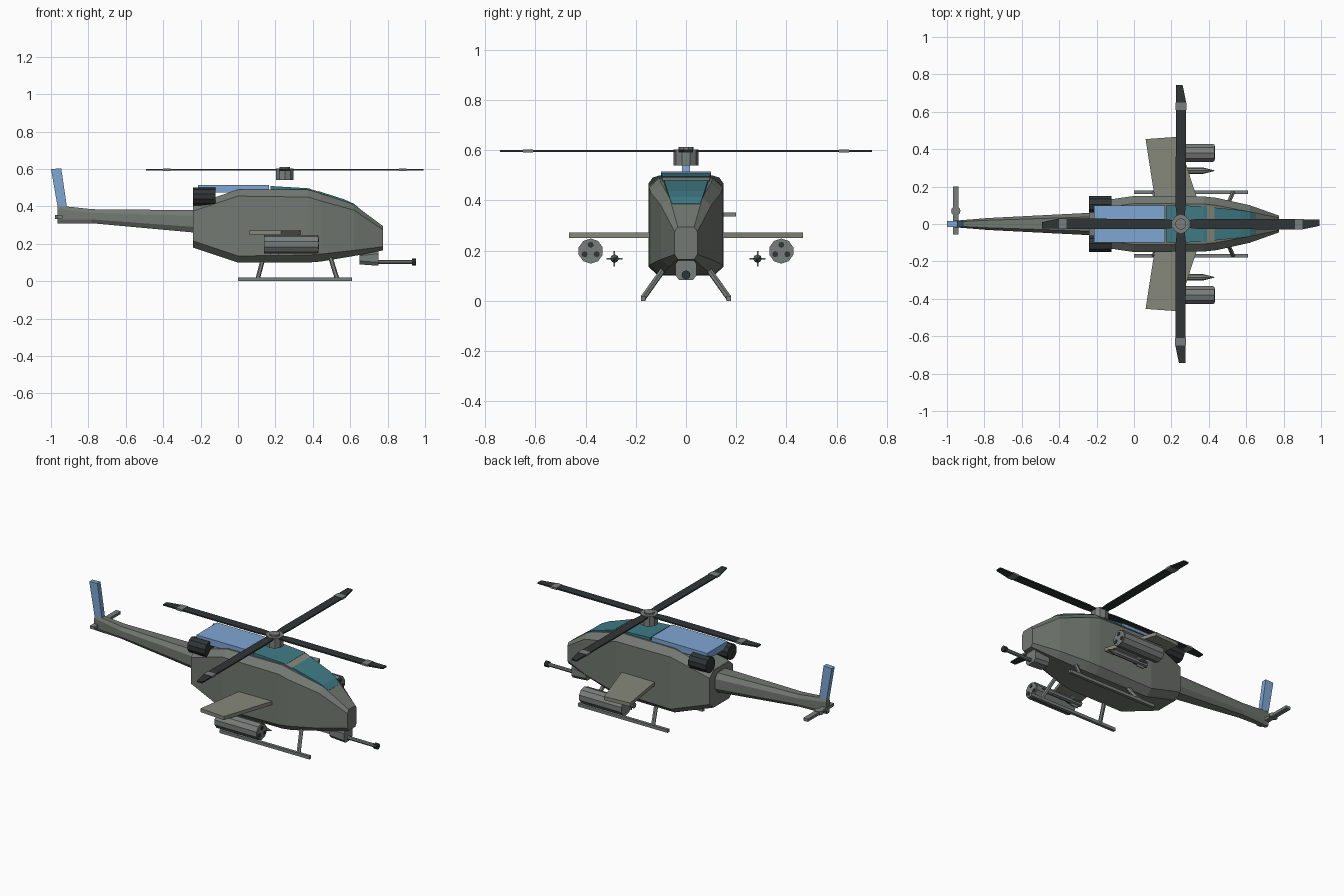
import bpy, bmesh, math
from mathutils import Vector, Matrix

if "Cube" in bpy.data.objects:
    bpy.data.objects.remove(bpy.data.objects["Cube"])


def material(name, rgb):
    m = bpy.data.materials.new(name)
    m.diffuse_color = (*rgb, 1)
    m.use_nodes = True
    m.node_tree.nodes["Principled BSDF"].inputs["Base Color"].default_value = m.diffuse_color
    return m


HULL = material("hull_green_grey", (0.17, 0.19, 0.165))
WING = material("wing_olive", (0.24, 0.25, 0.20))
DARK = material("dark_metal", (0.03, 0.036, 0.036))
GLASS = material("teal_glass", (0.05, 0.20, 0.24))
BLUE = material("blue_panel", (0.21, 0.38, 0.66))
METAL = material("metal", (0.19, 0.21, 0.20))


def add_object(name, bm, mat):
    bmesh.ops.recalc_face_normals(bm, faces=bm.faces[:])
    me = bpy.data.meshes.new(name)
    bm.to_mesh(me)
    bm.free()
    me.materials.append(mat)
    ob = bpy.data.objects.new(name, me)
    bpy.context.collection.objects.link(ob)
    return ob


def loft(name, rings, mat):
    bm = bmesh.new()
    rows = [[bm.verts.new(p) for p in r] for r in rings]
    for a, b in zip(rows, rows[1:]):
        for i in range(len(a)):
            j = (i + 1) % len(a)
            bm.faces.new((a[i], a[j], b[j], b[i]))
    bm.faces.new(rows[0])
    bm.faces.new(rows[-1])
    return add_object(name, bm, mat)


def slab(name, outline, z0, z1, mat):
    return loft(name, [[(x, y, z) for x, y in outline] for z in (z0, z1)], mat)


def box(name, x, y, z, mat):
    return slab(name, [(x[0], y[0]), (x[1], y[0]), (x[1], y[1]), (x[0], y[1])], z[0], z[1], mat)


def tube(name, a, b, r, mat, n=8, r2=None, turn=0.0):
    a, b = Vector(a), Vector(b)
    d = b - a
    bm = bmesh.new()
    bmesh.ops.create_cone(bm, cap_ends=True, segments=n, radius1=r,
                          radius2=r if r2 is None else r2, depth=d.length)
    rot = d.to_track_quat('Z', 'Y').to_matrix().to_4x4()
    bm.transform(Matrix.Translation((a + b) / 2) @ rot @ Matrix.Rotation(turn, 4, 'Z'))
    return add_object(name, bm, mat)


def octagon(x, w, z0, z1, cy, cz):
    return [(x, w - cy, z0), (x, w, z0 + cz), (x, w, z1 - cz), (x, w - cy, z1),
            (x, cy - w, z1), (x, -w, z1 - cz), (x, -w, z0 + cz), (x, cy - w, z0)]


# Fuselage and tail boom
loft("fuselage", [octagon(*s) for s in (
    (-0.24, 0.115, 0.18, 0.41, 0.04, 0.035), (0, 0.15, 0.10, 0.49, 0.04, 0.035),
    (0.375, 0.147, 0.10, 0.49, 0.04, 0.04), (0.44, 0.14, 0.105, 0.47, 0.04, 0.04),
    (0.62, 0.10, 0.135, 0.41, 0.035, 0.03), (0.775, 0.045, 0.165, 0.295, 0.012, 0.02))], HULL)
loft("tail_boom", [octagon(*s) for s in (
    (-0.23, 0.06, 0.26, 0.38, 0.022, 0.03), (-0.78, 0.032, 0.31, 0.385, 0.012, 0.02),
    (-0.965, 0.017, 0.31, 0.405, 0.006, 0.02))], HULL)

# Tail fin and tail rotor
loft("tail_fin", [[(x, y, z) for x, z in ((-1, 0.6), (-0.945, 0.603), (-0.915, 0.40), (-0.965, 0.40))]
                  for y in (-0.015, 0.015)], BLUE)
box("tail_rotor_blade", (-0.968, -0.937), (-0.055, 0.20), (0.335, 0.352), METAL)
tube("tail_rotor_hub", (-0.953, 0.07, 0.333), (-0.953, 0.07, 0.355), 0.025, METAL, 12)

# Engine cover
box("engine_cover", (-0.213, 0.165), (-0.10, 0.10), (0.475, 0.515), BLUE)

# Canopy panels, slightly proud of the hull


def canopy(name, stations, mat):
    loft(name, [[(x, w, z - 0.04), (x, w, z), (x, -w, z), (x, -w, z - 0.04)]
                for x, w, z in stations], mat)


canopy("rear_canopy", [(0.175, 0.10, 0.509), (0.375, 0.096, 0.497), (0.39, 0.095, 0.493)], GLASS)
canopy("canopy_frame", [(0.39, 0.096, 0.492), (0.43, 0.092, 0.480)], WING)
canopy("front_canopy", [(0.43, 0.088, 0.482), (0.57, 0.074, 0.437),
                        (0.62, 0.066, 0.414), (0.652, 0.055, 0.387)], GLASS)

# Main rotor
tube("rotor_hub", (0.25, 0, 0.54), (0.25, 0, 0.602), 0.05, METAL, 10)
tube("rotor_cap", (0.25, 0, 0.60), (0.25, 0, 0.612), 0.03, METAL, 10)
for i in range(4):
    spin = Matrix.Translation((0.25, 0, 0)) @ Matrix.Rotation(i * math.pi / 2, 4, 'Z')
    for name, pts, z0, z1, mat in (
            ("rotor_blade", [(-0.02, 0.03), (0.02, 0.03), (0.027, 0.10), (0.029, 0.65),
                             (0.01, 0.742), (-0.025, 0.742), (-0.028, 0.10)], 0.592, 0.600, DARK),
            ("blade_stripe", [(-0.028, 0.61), (0.030, 0.61), (0.030, 0.65), (-0.028, 0.65)],
             0.590, 0.602, METAL)):
        slab(f"{name}_{i}", pts, z0, z1, mat).data.transform(spin)

# Paired parts on each side
for s, side in ((1, "left"), (-1, "right")):
    tube(f"exhaust_{side}", (-0.24, s * 0.105, 0.453), (-0.12, s * 0.105, 0.453), 0.047, DARK, 10)
    slab(f"stub_wing_{side}", [(0.112, s * 0.13), (0.34, s * 0.13), (0.23, s * 0.466),
                               (0.062, s * 0.454)], 0.25, 0.272, WING)
    # Rocket pod with three tubes
    y, z = s * 0.38, 0.198
    tube(f"rocket_pod_{side}", (0.14, y, z), (0.425, y, z), 0.05, METAL, 10)
    tube(f"pod_rim_{side}", (0.415, y, z), (0.43, y, z), 0.046, METAL, 10)
    for k in range(3):
        a = math.radians(90 + 120 * k)
        py, pz = y + 0.028 * math.cos(a), z + 0.025 * math.sin(a)
        tube(f"pod_tube_{side}_{k}", (0.40, py, pz), (0.433, py, pz), 0.012, DARK)
    # Missile with crossed fins
    y, z = s * 0.285, 0.168
    tube(f"missile_{side}", (0.15, y, z), (0.37, y, z), 0.017, METAL)
    tube(f"missile_nose_{side}", (0.37, y, z), (0.43, y, z), 0.017, METAL, 8, 0.002)
    box(f"missile_fin_flat_{side}", (0.17, 0.22), (y - 0.031, y + 0.031), (z - 0.003, z + 0.003), METAL)
    box(f"missile_fin_upright_{side}", (0.17, 0.22), (y - 0.003, y + 0.003), (z - 0.031, z + 0.031), METAL)
    # Landing skid
    y = s * 0.17
    box(f"skid_{side}", (0, 0.61), (y - 0.009, y + 0.009), (0, 0.019), METAL)
    for label, top, foot in (("rear", 0.135, 0.105), ("front", 0.495, 0.53)):
        tube(f"skid_strut_{label}_{side}", (top, s * 0.09, 0.125), (foot, s * 0.17, 0.012), 0.012, METAL, 6)

# Nose gun
loft("gun_turret", [octagon(0.65, 0.042, 0.09, 0.155, 0.014, 0.018),
                    octagon(0.75, 0.042, 0.083, 0.165, 0.014, 0.018)], METAL)
tube("gun_barrel", (0.73, 0, 0.103), (0.94, 0, 0.103), 0.011, METAL)
tube("gun_muzzle", (0.93, 0, 0.103), (0.953, 0, 0.103), 0.018, DARK)
